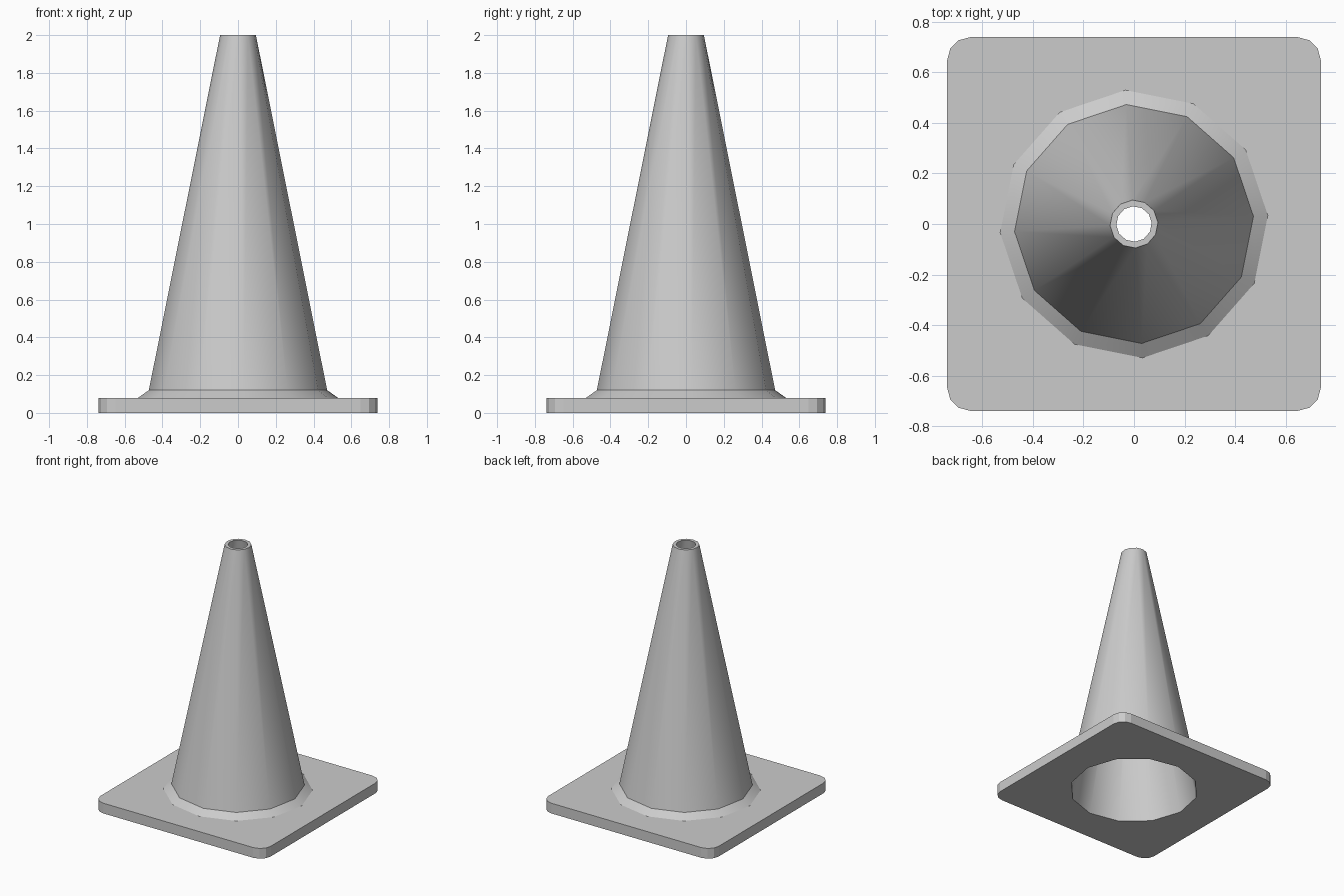
import bpy, bmesh
from math import cos, sin, pi, radians

if "Cube" in bpy.data.objects:
    bpy.data.objects.remove(bpy.data.objects["Cube"])

SIDES = 12
TWIST = radians(3.65)


def ring(bm, r, z):
    """12-sided ring of vertices, counter-clockwise."""
    return [bm.verts.new((r * cos(TWIST + 2 * pi * i / SIDES),
                          r * sin(TWIST + 2 * pi * i / SIDES), z)) for i in range(SIDES)]


def rounded_square(bm, half, rad, z, segs=3):
    """Square outline with rounded corners, counter-clockwise."""
    c = half - rad
    verts = []
    for k, (sx, sy) in enumerate([(1, 1), (-1, 1), (-1, -1), (1, -1)]):
        for s in range(segs + 1):
            a = k * pi / 2 + s * (pi / 2) / segs
            verts.append(bm.verts.new((sx * c + rad * cos(a), sy * c + rad * sin(a), z)))
    return verts


def skin(bm, a, b):
    """Quads between two matching loops."""
    n = len(a)
    for i in range(n):
        j = (i + 1) % n
        bm.faces.new((a[i], a[j], b[j], b[i]))


def loop_edges(bm, loop):
    n = len(loop)
    return [bm.edges.get((loop[i], loop[(i + 1) % n])) or
            bm.edges.new((loop[i], loop[(i + 1) % n])) for i in range(n)]


def fill_between(bm, outer, inner, up):
    """Flat face area between an outline and a hole, facing up or down."""
    edges = loop_edges(bm, outer) + loop_edges(bm, inner)
    res = bmesh.ops.triangle_fill(bm, edges=edges, use_beauty=True)
    for f in res["geom"]:
        if isinstance(f, bmesh.types.BMFace):
            f.normal_update()
            if f.normal.z * up < 0:
                f.normal_flip()


def finish(bm, name):
    mesh = bpy.data.meshes.new(name)
    bm.to_mesh(mesh)
    bm.free()
    ob = bpy.data.objects.new(name, mesh)
    bpy.context.collection.objects.link(ob)
    return ob


# Base plate: rounded square with a round opening underneath
bm = bmesh.new()
low = rounded_square(bm, 0.738, 0.09, 0.0)
high = rounded_square(bm, 0.738, 0.09, 0.08)
skin(bm, low, high)
fill_between(bm, high, ring(bm, 0.53, 0.08), 1)
fill_between(bm, low, ring(bm, 0.47, 0.0), -1)
finish(bm, "base_plate")

# Hollow cone: sloped collar, outer wall, top rim, inner wall
bm = bmesh.new()
profile = [(0.53, 0.08), (0.473, 0.12), (0.095, 2.0), (0.07, 2.0), (0.47, 0.0)]
rings = [ring(bm, r, z) for r, z in profile]
for a, b in zip(rings, rings[1:]):
    skin(bm, a, b)
cone = finish(bm, "cone_shell")

bpy.context.view_layer.objects.active = cone
cone.select_set(True)
bpy.ops.object.shade_smooth_by_angle(angle=radians(35))
